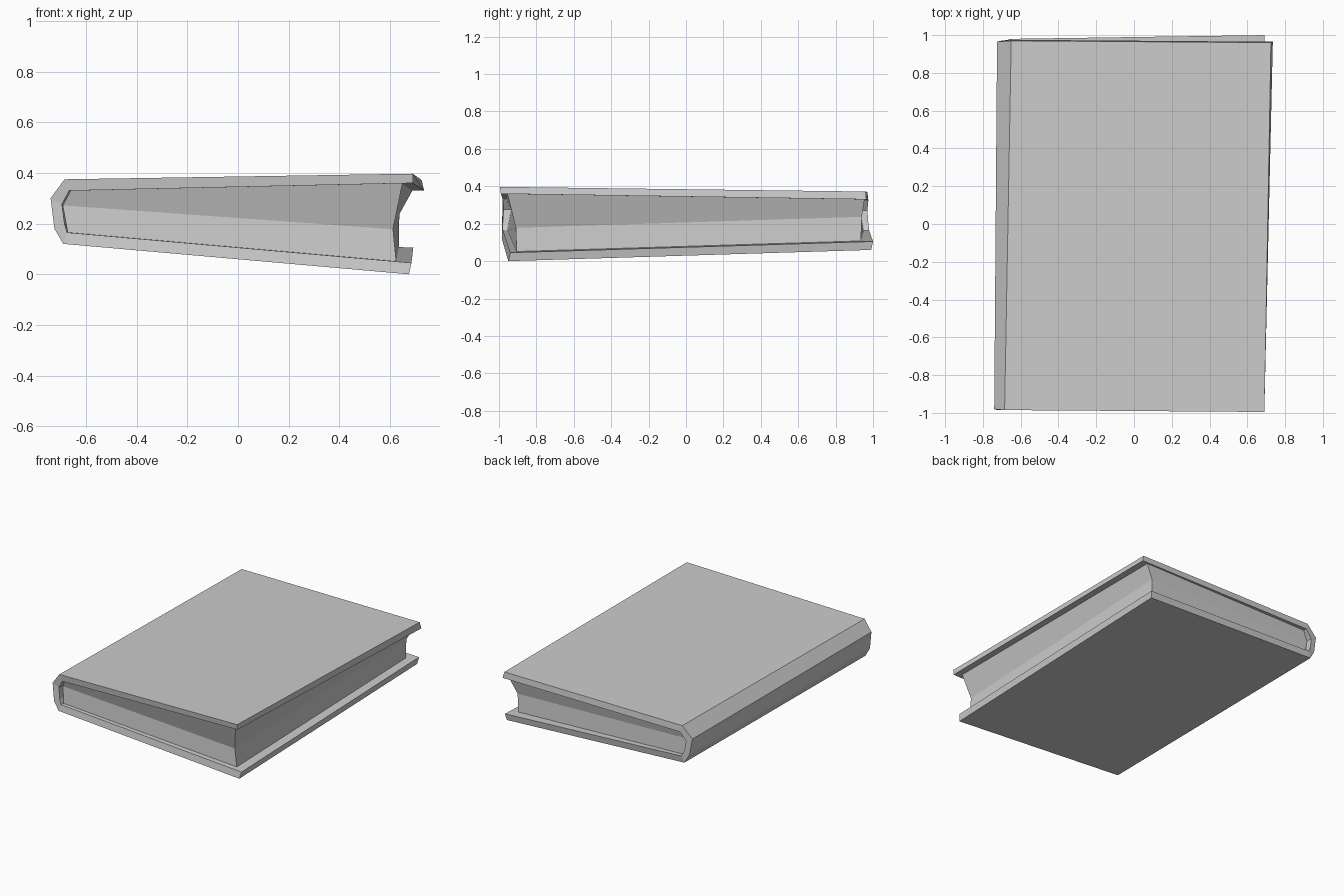
import bpy


def loft(name, front, back, cap_quads):
    """Join two matching rings of points and close both ends with quads."""
    n = len(front)
    faces = [(i, (i + 1) % n, (i + 1) % n + n, i + n) for i in range(n)]
    faces += [tuple(reversed(q)) for q in cap_quads]
    faces += [tuple(i + n for i in q) for q in cap_quads]
    mesh = bpy.data.meshes.new(name)
    mesh.from_pydata(front + back, [], faces)
    mesh.update()
    obj = bpy.data.objects.new(name, mesh)
    bpy.context.collection.objects.link(obj)
    # consistent outward normals
    bpy.context.view_layer.objects.active = obj
    obj.select_set(True)
    bpy.ops.object.mode_set(mode='EDIT')
    bpy.ops.mesh.select_all(action='SELECT')
    bpy.ops.mesh.normals_make_consistent(inside=False)
    bpy.ops.object.mode_set(mode='OBJECT')
    obj.select_set(False)
    return obj


# Cover: C-shaped section, outer wall from bottom board round the spine to the top board,
# then the inner wall back again
cover_front = [
    (0.675, -0.95, 0.0), (-0.69, -0.985, 0.12), (-0.725, -0.985, 0.18),
    (-0.74, -0.98, 0.30), (-0.685, -0.985, 0.375), (0.69, -0.995, 0.397),
    (0.69, -0.99, 0.36), (-0.667, -0.98, 0.33), (-0.695, -0.975, 0.275),
    (-0.675, -0.98, 0.165), (0.685, -0.94, 0.045)]
# the last inner points mirror the outer ones in order
cover_front.insert(9, (-0.685, -0.98, 0.20))
cover_back = [
    (0.685, 0.99, 0.06), (-0.67, 0.975, 0.12), (-0.705, 0.97, 0.18),
    (-0.725, 0.965, 0.295), (-0.65, 0.97, 0.37), (0.725, 0.96, 0.372),
    (0.735, 0.965, 0.33), (-0.635, 0.975, 0.325), (-0.68, 0.97, 0.27),
    (-0.67, 0.975, 0.20), (-0.65, 0.98, 0.163), (0.692, 1.0, 0.105)]
cover_caps = [(i, i + 1, 10 - i, 11 - i) for i in range(5)]
loft("book_cover", cover_front, cover_back, cover_caps)

# Page block: hollowed edges, creased halfway up
pages_front = [
    (0.625, -0.905, 0.046), (-0.672, -0.955, 0.163), (-0.692, -0.935, 0.272),
    (-0.66, -0.96, 0.331), (0.65, -0.955, 0.362), (0.612, -0.91, 0.178)]
pages_back = [
    (0.635, 0.935, 0.103), (-0.65, 0.95, 0.163), (-0.678, 0.93, 0.268),
    (-0.635, 0.95, 0.326), (0.69, 0.955, 0.333), (0.637, 0.94, 0.237)]
loft("page_block", pages_front, pages_back, [(0, 1, 2, 5), (5, 2, 3, 4)])
